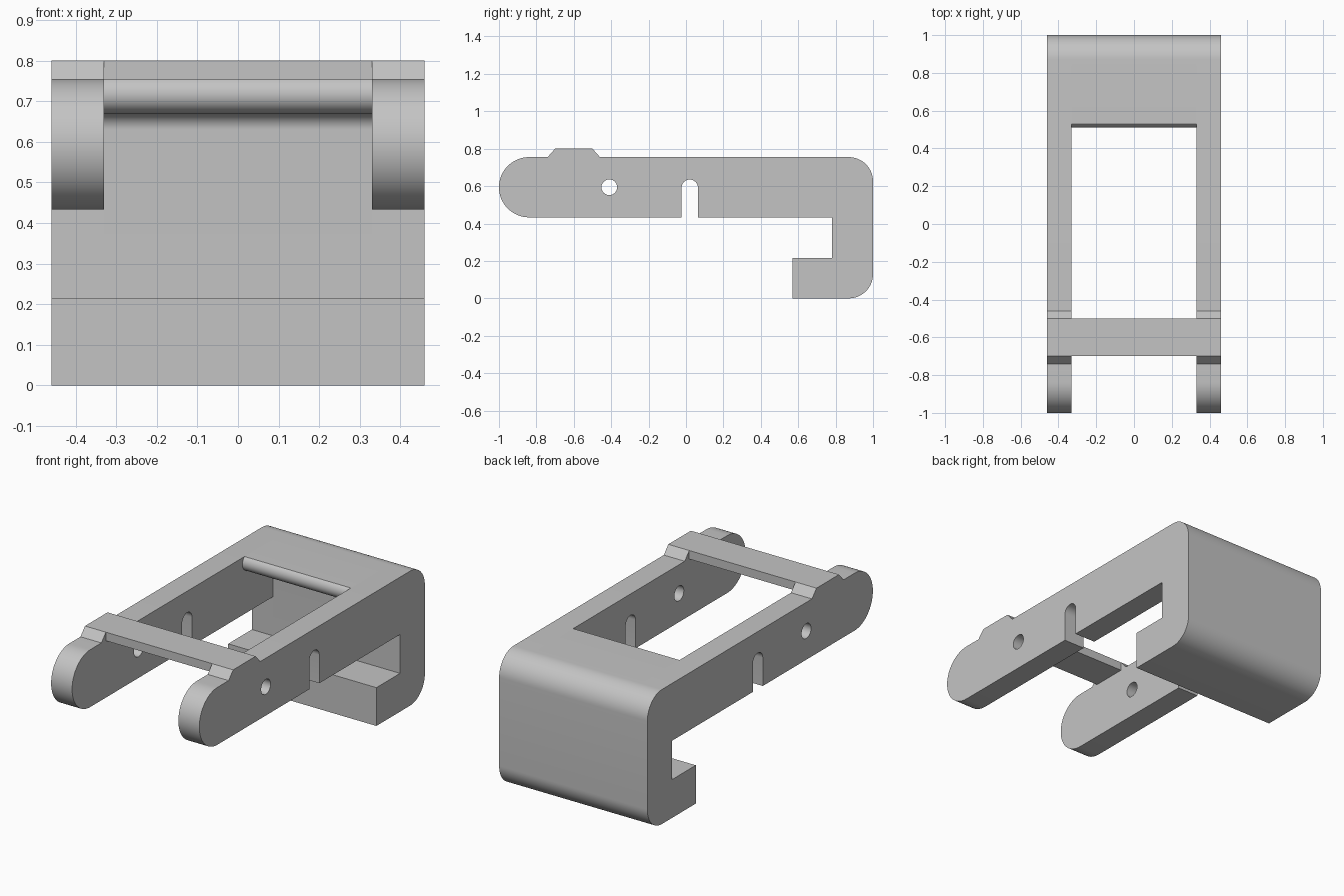
import bpy, bmesh
from math import radians, cos, sin
from mathutils import Matrix

cube = bpy.data.objects.get("Cube")
if cube:
    bpy.data.objects.remove(cube, do_unlink=True)

grey = bpy.data.materials.new("plain_grey")
grey.use_nodes = True
grey.diffuse_color = (0.55, 0.55, 0.55, 1)
grey.node_tree.nodes["Principled BSDF"].inputs["Base Color"].default_value = grey.diffuse_color


def arc(y, z, r, start, end, steps=16):
    """Points on an arc in the side plane, angles in degrees."""
    angles = [radians(start + (end - start) * i / steps) for i in range(steps + 1)]
    return [(y + r * cos(a), z + r * sin(a)) for a in angles]


# Turns a flat profile so that it lies in the side plane, thick along x
TO_SIDE = Matrix(((0, 0, 1, 0), (1, 0, 0, 0), (0, 1, 0, 0), (0, 0, 0, 1)))


def extrude_profile(name, loops, x_min, x_max):
    """Solid from an outline and optional holes, running from x_min to x_max."""
    curve = bpy.data.curves.new(name + "_profile", "CURVE")
    curve.dimensions = "2D"
    curve.fill_mode = "BOTH"
    curve.extrude = (x_max - x_min) / 2
    for points in loops:
        spline = curve.splines.new("POLY")
        spline.points.add(len(points) - 1)
        for p, (y, z) in zip(spline.points, points):
            p.co = (y, z, 0, 1)
        spline.use_cyclic_u = True
    helper = bpy.data.objects.new(name + "_helper", curve)
    bpy.context.collection.objects.link(helper)
    graph = bpy.context.evaluated_depsgraph_get()
    mesh = bpy.data.meshes.new_from_object(helper.evaluated_get(graph))
    bpy.data.objects.remove(helper, do_unlink=True)
    bpy.data.curves.remove(curve)

    mesh.name = name
    mesh.transform(Matrix.Translation(((x_min + x_max) / 2, 0, 0)) @ TO_SIDE)
    bm = bmesh.new()
    bm.from_mesh(mesh)
    bmesh.ops.remove_doubles(bm, verts=bm.verts, dist=1e-5)
    bmesh.ops.recalc_face_normals(bm, faces=bm.faces)
    bm.to_mesh(mesh)
    bm.free()
    mesh.materials.clear()
    mesh.materials.append(grey)
    obj = bpy.data.objects.new(name, mesh)
    bpy.context.collection.objects.link(obj)
    bpy.ops.object.select_all(action="DESELECT")
    obj.select_set(True)
    bpy.context.view_layer.objects.active = obj
    bpy.ops.object.shade_smooth_by_angle(angle=radians(30))
    return obj


INNER, OUTER = 0.33, 0.46
TOP, UNDER, LIP = 0.755, 0.433, 0.215

# Rounded back shared by the arms and the hook
back = [(0.57, 0)] + arc(0.87, 0.13, 0.13, -90, 0) + arc(0.87, TOP - 0.13, 0.13, 0, 90)

# Side arms: raised pad, round nose, slot from below, pin hole
pad = [(-0.46, TOP), (-0.5, 0.8), (-0.7, 0.8), (-0.74, TOP)]
nose = arc(-0.839, 0.594, 0.161, 90, 270, 32)
slot = [(-0.024, UNDER)] + arc(0.02, 0.591, 0.044, 180, 0) + [(0.064, UNDER)]
notch = [(0.78, UNDER), (0.78, LIP), (0.57, LIP)]
arm = back + pad + nose + slot + notch
pin_hole = arc(-0.41, 0.594, 0.042, 0, 345, 23)
extrude_profile("left_arm", [arm, pin_hole], INNER, OUTER)
extrude_profile("right_arm", [arm, pin_hole], -OUTER, -INNER)

# Middle of the hook: rolled front edge, filleted ceiling, back wall and lip
rolled_edge = arc(0.557, 0.717, 0.047, 126, 270)
fillet = arc(0.74, 0.63, 0.04, 90, 0)
extrude_profile("back_hook", [back + rolled_edge + fillet + [(0.78, LIP), (0.57, LIP)]],
                -INNER, INNER)

# Thin bar joining the two raised pads
bar = [(-0.7, 0.752), (-0.5, 0.752), (-0.5, 0.8), (-0.7, 0.8)]
extrude_profile("cross_bar", [bar], -INNER, INNER)
